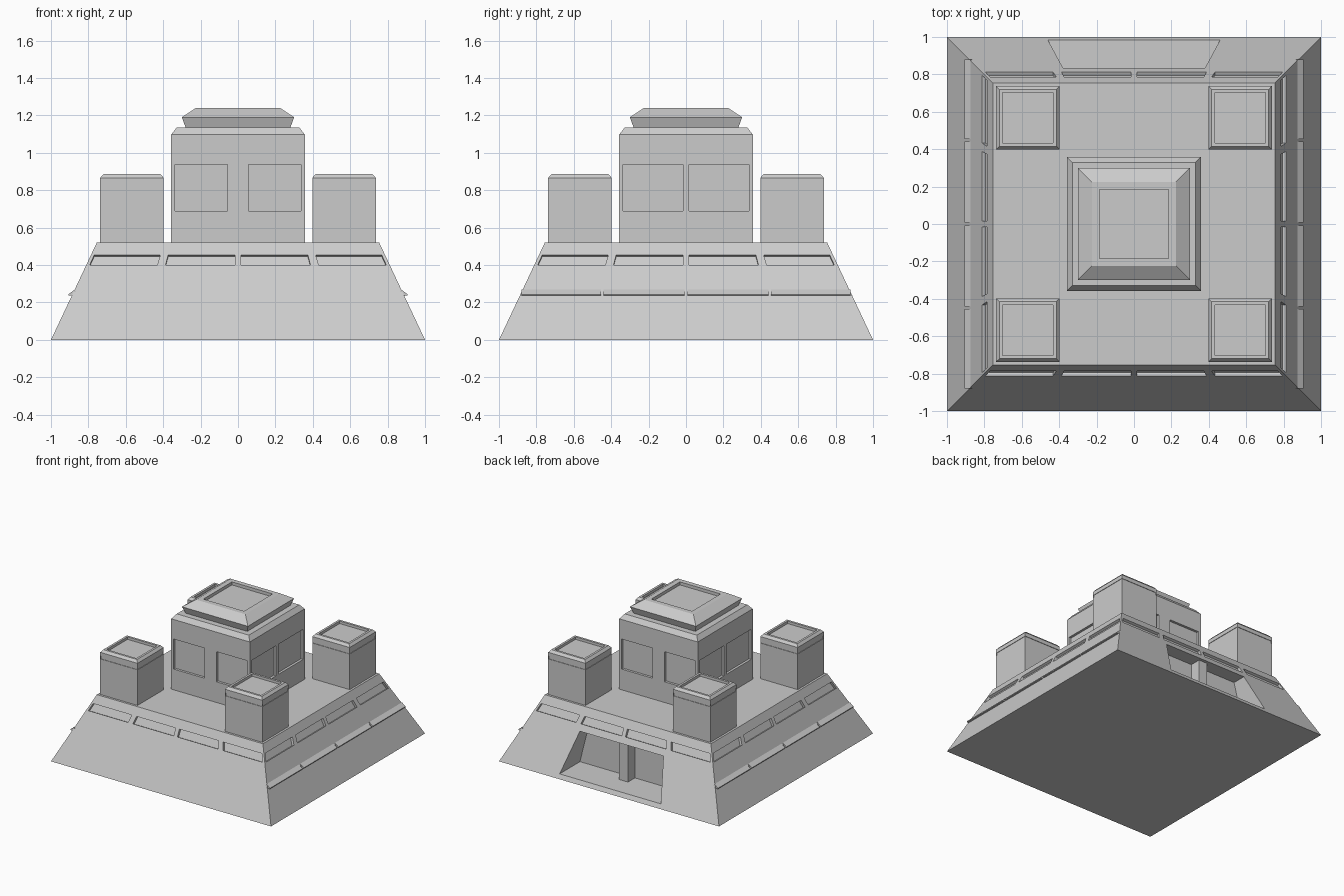
import bpy, bmesh, math
from mathutils import Vector, Matrix

if "Cube" in bpy.data.objects:
    bpy.data.objects.remove(bpy.data.objects["Cube"])

SLOPE = 0.245 / 0.52          # inward lean of the base walls


def make_object(name, bm):
    bmesh.ops.recalc_face_normals(bm, faces=bm.faces)
    mesh = bpy.data.meshes.new(name)
    bm.to_mesh(mesh)
    bm.free()
    obj = bpy.data.objects.new(name, mesh)
    bpy.context.collection.objects.link(obj)
    return obj


def add_prism(bm, near, far):
    """Close a solid between two matching outlines."""
    a = [bm.verts.new(p) for p in near]
    b = [bm.verts.new(p) for p in far]
    n = len(a)
    bm.faces.new(a)
    bm.faces.new(b[::-1])
    for i in range(n):
        j = (i + 1) % n
        bm.faces.new((a[i], b[i], b[j], a[j]))


def square_loft(name, rings, cx=0, cy=0):
    """Stack square rings given as (half width, height)."""
    bm = bmesh.new()
    loops = [[bm.verts.new((cx + sx * h, cy + sy * h, z))
              for sx, sy in ((-1, -1), (1, -1), (1, 1), (-1, 1))] for h, z in rings]
    bm.faces.new(loops[0][::-1])
    bm.faces.new(loops[-1])
    for lo, hi in zip(loops, loops[1:]):
        for i in range(4):
            j = (i + 1) % 4
            bm.faces.new((lo[i], lo[j], hi[j], hi[i]))
    return make_object(name, bm)


def add_panel(bm, outline, half, slope, depth, turn, centre=(0, 0)):
    """Recess cutter on a front wall, turned by quarter turns to another side."""
    normal = Vector((0, -1, slope)).normalized()
    mat = Matrix.Translation((*centre, 0)) @ Matrix.Rotation(turn * math.pi / 2, 4, 'Z')
    pts = [Vector((x, -(half - slope * z), z)) for x, z in outline]
    add_prism(bm, [mat @ (p + normal * 0.04) for p in pts],
              [mat @ (p - normal * depth) for p in pts])


def rect(x0, x1, z0, z1):
    return [(x0, z0), (x1, z0), (x1, z1), (x0, z1)]


def carve(obj, bm):
    cutter = make_object(obj.name + "_cutter", bm)
    cutter.hide_render = True
    mod = obj.modifiers.new("recesses", 'BOOLEAN')
    mod.operation = 'DIFFERENCE'
    mod.solver = 'EXACT'
    mod.object = cutter
    bpy.context.view_layer.objects.active = obj
    bpy.ops.object.modifier_apply(modifier=mod.name)
    bpy.data.objects.remove(cutter)


# Sloped base with a row of four recessed panels per side
base = square_loft("sloped_base", [(1, 0), (0.755, 0.52)])
cut = bmesh.new()
for turn in range(4):
    for s in (-1, 1):
        add_panel(cut, [(s * 0.793, 0.40), (s * 0.432, 0.40), (s * 0.415, 0.455), (s * 0.768, 0.455)],
                  1, SLOPE, 0.02, turn)
        add_panel(cut, [(s * 0.387, 0.40), (s * 0.017, 0.40), (s * 0.017, 0.455), (s * 0.373, 0.455)],
                  1, SLOPE, 0.02, turn)
# Entrance bay in the back wall
bay = [(-0.46, 0.035), (0.46, 0.035), (0.38, 0.35), (-0.38, 0.35)]
add_prism(cut, [(x, 1.1, z) for x, z in bay], [(x, 0.72, z) for x, z in bay])
carve(base, cut)

# Pillar inside the bay
pillar = bmesh.new()
add_prism(pillar, [(x, 0.81, z) for x, z in rect(-0.04, 0.04, 0.03, 0.355)],
          [(x, 0.71, z) for x, z in rect(-0.04, 0.04, 0.03, 0.355)])
make_object("bay_pillar", pillar)

# Narrow ledges along the left and right walls
ledges = bmesh.new()
profile = [(0.874, 0.268), (0.907, 0.243), (0.905, 0.236), (0.887, 0.236), (0.86, 0.25)]
for s in (-1, 1):
    for y0, y1 in ((-0.88, -0.455), (-0.44, -0.008), (0.008, 0.44), (0.455, 0.88)):
        add_prism(ledges, [(s * x, y0, z) for x, z in profile],
                  [(s * x, y1, z) for x, z in profile])
make_object("side_ledges", ledges)

# Central tower with two recessed windows per side
tower = square_loft("central_tower", [(0.357, 0.52), (0.357, 1.098), (0.328, 1.135)])
cut = bmesh.new()
for turn in range(4):
    inner = 0.055 if turn % 2 == 0 else 0.016
    for s in (-1, 1):
        add_panel(cut, rect(s * inner, s * 0.336, 0.69, 0.937), 0.357, 0, 0.02, turn)
carve(tower, cut)

# Flared roof cap with a sunken top
square_loft("roof_cap", [(0.28, 1.135), (0.30, 1.19), (0.225, 1.24), (0.185, 1.24), (0.185, 1.215)])

# Corner turrets with a recessed band per side and a sunken top
for sx in (-1, 1):
    for sy in (-1, 1):
        c = (sx * 0.567, sy * 0.567)
        turret = square_loft("corner_turret", [(0.17, 0.52), (0.17, 0.866), (0.153, 0.886),
                                               (0.135, 0.886), (0.135, 0.865)], *c)
        cut = bmesh.new()
        for turn in range(4):
            add_panel(cut, rect(-0.165, 0.165, 0.812, 0.835), 0.17, 0, 0.004, turn, c)
        carve(turret, cut)
